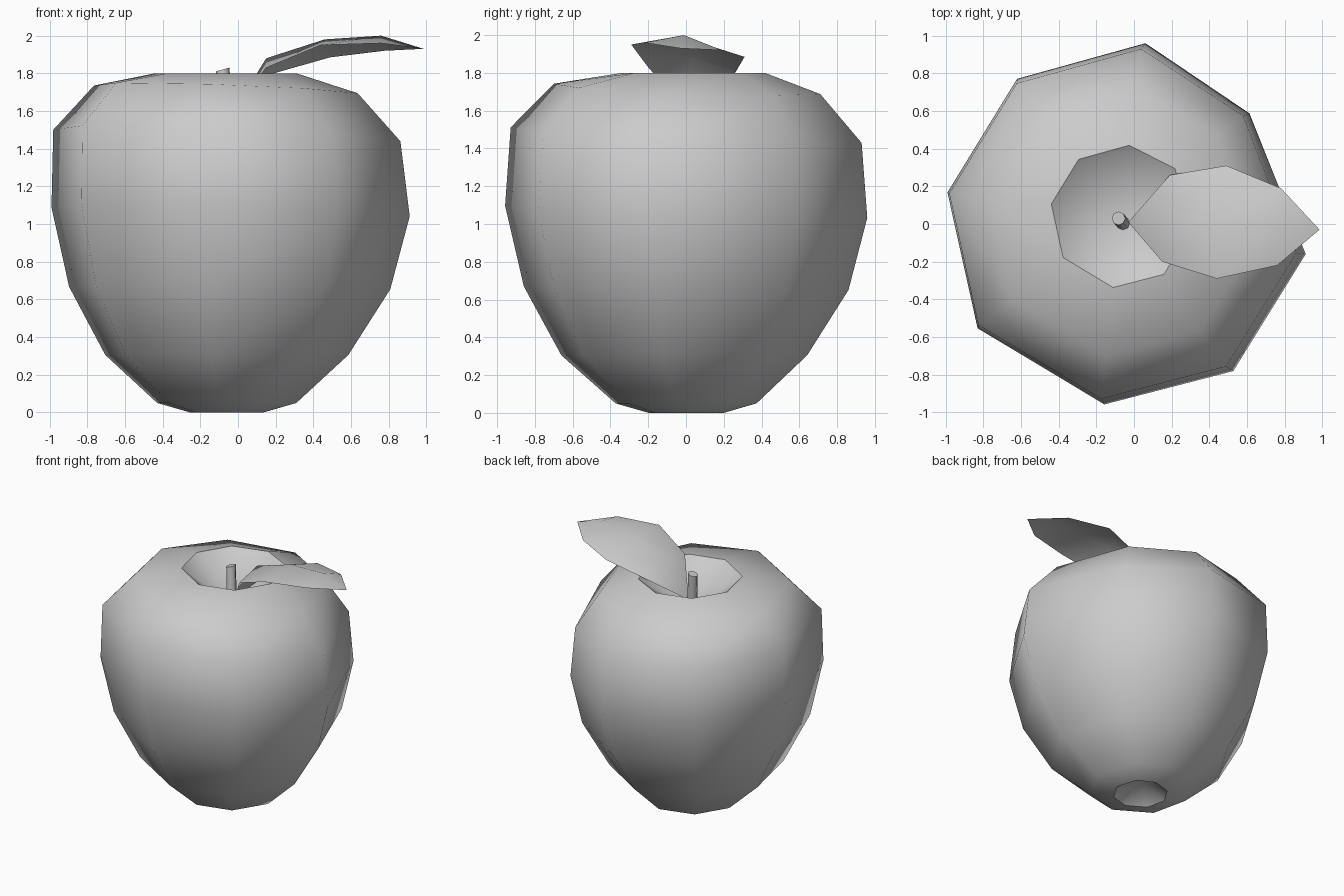
import bpy, bmesh, math

if "Cube" in bpy.data.objects:
    bpy.data.objects.remove(bpy.data.objects["Cube"])


def make_object(name, bm):
    bmesh.ops.recalc_face_normals(bm, faces=bm.faces)
    for f in bm.faces:
        f.smooth = True
    me = bpy.data.meshes.new(name)
    bm.to_mesh(me)
    bm.free()
    ob = bpy.data.objects.new(name, me)
    bpy.context.collection.objects.link(ob)
    return ob


# Apple body: eight-sided rings, slightly irregular and tilted
ANGLES = [350.5, 42, 84, 127, 170, 215, 263, 306]
# radius, height, centre x, centre y, tilt, dent on the back right corner
RINGS = [
    (0.20, 0.00, -0.06, 0.00, 0.0, 1.0),
    (0.375, 0.05, -0.06, 0.00, 0.0, 0.97),
    (0.655, 0.305, -0.06, -0.01, 0.0, 0.94),
    (0.865, 0.66, -0.045, 0.00, 0.01, 0.92),
    (0.965, 1.065, -0.04, 0.00, 0.03, 0.91),
    (0.935, 1.47, -0.06, 0.00, 0.04, 0.92),
    (0.71, 1.715, -0.065, 0.005, 0.035, 0.97),
    (0.38, 1.80, -0.065, 0.04, 0.0, 1.0),
]
bm = bmesh.new()
rings = []
for r, z, cx, cy, tilt, dent in RINGS:
    ring = []
    for i, a in enumerate(ANGLES):
        k = r * (dent if i == 1 else 1)
        x, y = k * math.cos(math.radians(a)), k * math.sin(math.radians(a))
        ring.append(bm.verts.new((cx + x, cy + y, z - tilt * (x + y))))
    rings.append(ring)
for a, b in zip(rings, rings[1:]):
    for i in range(8):
        j = (i + 1) % 8
        bm.faces.new((a[i], a[j], b[j], b[i]))
# Hollows at the bottom and around the stem, with sharp rims
for ring, tip in ((rings[0], (-0.06, 0, 0.14)), (rings[-1], (-0.06, 0.01, 1.52))):
    centre = bm.verts.new(tip)
    for i in range(8):
        j = (i + 1) % 8
        bm.faces.new((ring[i], ring[j], centre))
        bm.edges.get((ring[i], ring[j])).smooth = False
make_object("apple_body", bm)

# Stem: thin cylinder leaning slightly to the back left
bm = bmesh.new()
stem = []
for x, y, z in ((-0.055, 0.0, 1.50), (-0.082, 0.03, 1.82)):
    stem.append([bm.verts.new((x + 0.036 * math.cos(i * math.pi / 4),
                               y + 0.036 * math.sin(i * math.pi / 4),
                               z + 0.01 * math.cos(i * math.pi / 4))) for i in range(8)])
for i in range(8):
    j = (i + 1) % 8
    bm.faces.new((stem[0][i], stem[0][j], stem[1][j], stem[1][i]))
for ring in stem:
    bm.faces.new(ring)
    for i in range(8):
        bm.edges.get((ring[i], ring[(i + 1) % 8])).smooth = False
make_object("stem", bm)

# Leaf: single curved sheet, rows of front edge, spine, back edge
ROWS = [
    ((0.15, -0.20, 1.83), (0.15, 0.03, 1.88), (0.19, 0.26, 1.80)),
    ((0.44, -0.29, 1.95), (0.46, 0.01, 1.98), (0.49, 0.31, 1.885)),
    ((0.76, -0.22, 1.96), (0.76, -0.01, 2.00), (0.78, 0.19, 1.92)),
]
bm = bmesh.new()
base = bm.verts.new((-0.03, 0.01, 1.59))
tip = bm.verts.new((0.985, -0.03, 1.93))
rows = [[bm.verts.new(p) for p in row] for row in ROWS]
for k in range(2):
    bm.faces.new((base, rows[0][k], rows[0][k + 1]))
    bm.faces.new((tip, rows[-1][k + 1], rows[-1][k]))
    for a, b in zip(rows, rows[1:]):
        bm.faces.new((a[k], b[k], b[k + 1], a[k + 1]))
make_object("leaf", bm)
